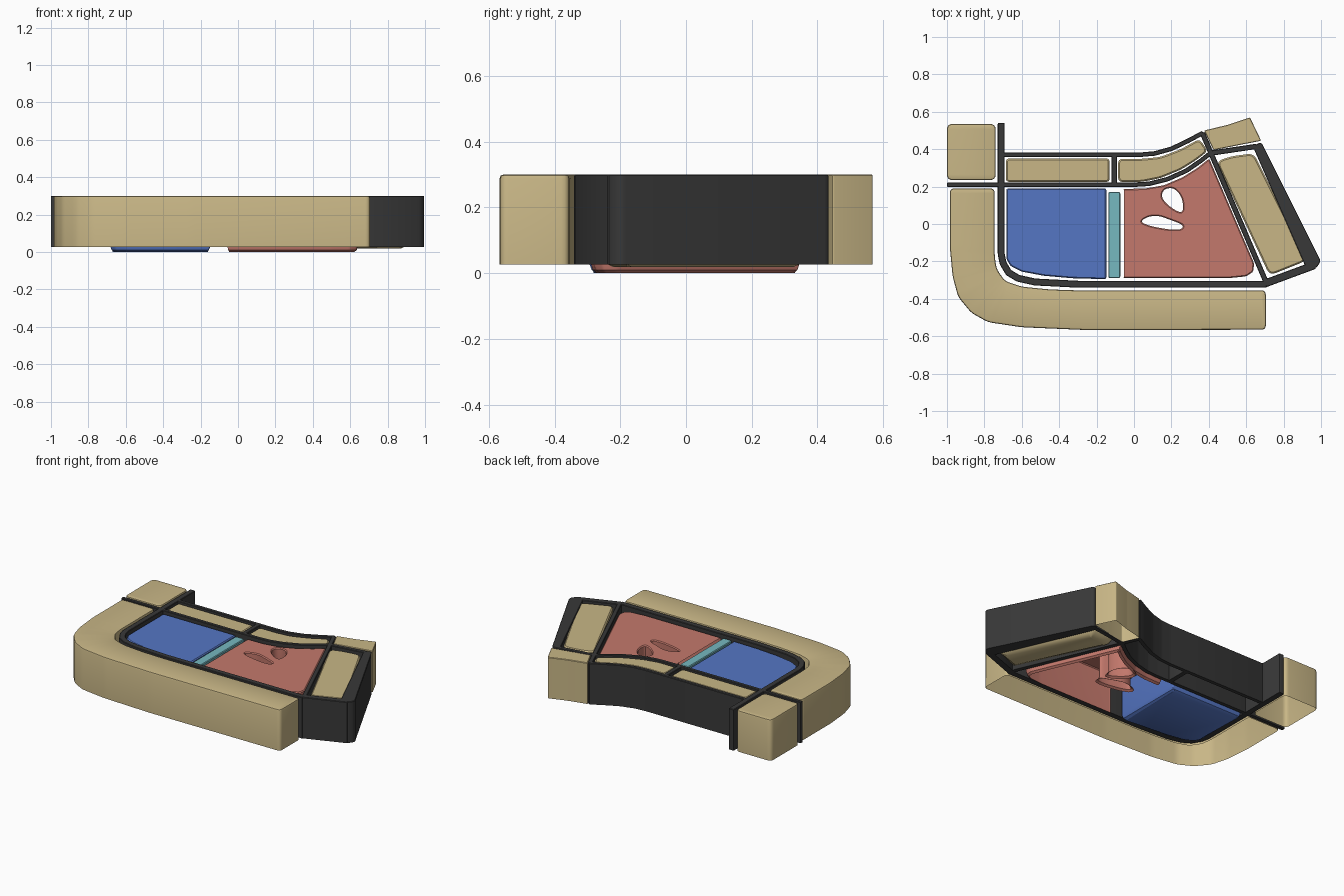
import bpy, bmesh, math
from mathutils import Vector

if "Cube" in bpy.data.objects:
    bpy.data.objects.remove(bpy.data.objects["Cube"])


def material(name, rgb):
    m = bpy.data.materials.new(name)
    m.diffuse_color = (*rgb, 1)
    m.use_nodes = True
    m.node_tree.nodes["Principled BSDF"].inputs["Base Color"].default_value = m.diffuse_color
    return m


TAN = material("tan", (0.58, 0.47, 0.24))
DARK = material("charcoal", (0.04, 0.04, 0.04))
BLUE = material("blue", (0.09, 0.18, 0.55))
RED = material("red", (0.55, 0.19, 0.15))
TEAL = material("teal", (0.18, 0.48, 0.53))


def area(p):
    return sum(a.x * b.y - b.x * a.y for a, b in zip(p, p[1:] + p[:1])) / 2


def rounded(points, r, seg=4):
    """Round every corner of a closed outline with a short curve."""
    p = [Vector(q) for q in points]
    out = []
    for i, c in enumerate(p):
        a, b = p[i - 1] - c, p[(i + 1) % len(p)] - c
        s = c + a.normalized() * min(r, a.length * 0.45)
        e = c + b.normalized() * min(r, b.length * 0.45)
        for k in range(seg + 1):
            t = k / seg
            out.append(s * (1 - t) ** 2 + c * 2 * t * (1 - t) + e * t * t)
    return out


def inset(p, d):
    """Shift a closed outline to its left by d."""
    out = []
    for i, c in enumerate(p):
        t = (p[(i + 1) % len(p)] - c).normalized()
        u = (c - p[i - 1]).normalized()
        n = Vector((-t.y - u.y, t.x + u.x)).normalized()
        out.append(c + n * d / max(0.5, n.dot(Vector((-t.y, t.x)))))
    return out


def block(name, loops, rings, mat, floor=True, skip=None):
    """Skin outlines down through (inset, z) rings; loops after the first are holes."""
    bm = bmesh.new()
    caps = ([], [])
    for li, loop in enumerate(loops):
        if (area(loop) > 0) != (li == 0):
            loop = loop[::-1]
        n = len(loop)
        rows = [[bm.verts.new((q.x, q.y, z)) for q in inset(loop, d)] for d, z in rings]
        for hi, lo in zip(rows, rows[1:]):
            for i in range(n):
                j = (i + 1) % n
                if skip and skip(loop[i]) and skip(loop[j]):
                    continue
                bm.faces.new((hi[i], lo[i], lo[j], hi[j]))
        for cap, row in ((caps[0], rows[0]), (caps[1], rows[-1])):
            for i in range(n):
                a, b = row[i], row[(i + 1) % n]
                cap.append(bm.edges.get((a, b)) or bm.edges.new((a, b)))
    for k, sign in ((0, 1), (1, -1)):
        if k == 1 and not floor:
            continue
        res = bmesh.ops.triangle_fill(bm, edges=caps[k], use_beauty=True, use_dissolve=False)
        for f in res["geom"]:
            if isinstance(f, bmesh.types.BMFace):
                f.normal_update()
                if f.normal.z * sign < 0:
                    f.normal_flip()
    me = bpy.data.meshes.new(name)
    bm.to_mesh(me)
    bm.free()
    ob = bpy.data.objects.new(name, me)
    bpy.context.collection.objects.link(ob)
    me.materials.append(mat)
    bpy.context.view_layer.objects.active = ob
    ob.select_set(True)
    bpy.ops.object.shade_smooth_by_angle(angle=math.radians(35))
    ob.select_set(False)


def wall(name, path, w):
    """Thin upright frame wall following a path."""
    p = [Vector(q) for q in path]
    left, right = [], []
    for i, c in enumerate(p):
        t = (p[min(i + 1, len(p) - 1)] - c).normalized()
        u = (c - p[max(i - 1, 0)]).normalized()
        d = (t + u).normalized()
        ref = t if t.length else u
        n = Vector((-d.y, d.x)) * (w / 2 / max(0.5, d.dot(ref)))
        left.append(c + n)
        right.append(c - n)
    block(name, [rounded(left + right[::-1], 0.006, 2)],
          [(0.003, 0.30), (0, 0.297), (0, 0.027)], DARK)


# Dark frame
wall("frame_left_front", [(-.71, .54), (-.71, -.16), (-.70, -.21), (-.67, -.26), (-.62, -.29),
                          (-.53, -.31), (-.3, -.322), (.71, -.322)], .037)
wall("frame_inner_back", [(-1, .21), (0, .21), (.08, .215), (.18, .24), (.28, .285),
                          (.36, .34), (.41, .38)], .024)
wall("frame_outer_back", [(-.71, .37), (.03, .37), (.11, .377), (.20, .402), (.29, .445), (.37, .488)], .024)
wall("frame_divider", [(-.105, .21), (-.105, .37)], .03)
wall("frame_diagonal", [(.365, .488), (.71, -.32)], .028)
wall("frame_top_right", [(.405, .378), (.655, .415)], .028)
wall("frame_lower_right", [(.70, -.318), (.965, -.22)], .042)
block("frame_right_wall", [rounded([(.635, .415), (.68, .44), (1, -.20), (.97, -.24), (.92, -.235)], .02)],
      [(.003, .30), (0, .297), (0, .027)], DARK)

# Large tan surrounds, open underneath
SHELL = [(.012, .30), (.003, .297), (0, .288), (0, .027)]
block("front_surround", [rounded([
    (-.985, .19), (-.745, .19), (-.745, -.17), (-.735, -.24), (-.69, -.305), (-.60, -.335),
    (-.45, -.35), (-.3, -.355), (.705, -.355), (.705, -.565), (-.25, -.567), (-.6, -.552),
    (-.78, -.525), (-.87, -.475), (-.94, -.39), (-.97, -.28), (-.985, -.12)], .025)],
    SHELL, TAN, floor=False)
block("back_left_block", [rounded([(-1, .235), (-.74, .235), (-.74, .535), (-1, .535)], .03)],
      SHELL, TAN, floor=False)
block("back_right_block", [rounded([(.375, .50), (.50, .53), (.62, .57), (.68, .445), (.55, .42), (.425, .395)], .008)],
      [(.003, .30), (0, .297), (0, .027)], TAN, floor=False)

# Tan insets inside the frame
PLATE = [(.008, .292), (0, .285), (0, .24)]
block("back_inset_left", [rounded([(-.685, .225), (-.13, .225), (-.13, .35), (-.685, .35)], .02)], PLATE, TAN)
block("back_inset_right", [rounded([
    (-.085, .225), (.04, .225), (.14, .245), (.25, .29), (.33, .34), (.395, .39), (.35, .455),
    (.25, .40), (.14, .358), (.04, .348), (-.085, .348)], .025)], PLATE, TAN)
block("right_inset", [rounded([(.44, .335), (.52, .362), (.64, .378), (.925, -.195), (.725, -.275)], .035)],
      [(.008, .292), (0, .285), (0, .06), (.02, .03), (.05, .018)], TAN)

# Blue, teal and red panels
block("blue_panel", [rounded([
    (-.683, .19), (-.148, .19), (-.148, -.295), (-.33, -.29), (-.48, -.277), (-.60, -.255),
    (-.66, -.225), (-.683, -.185)], .012)],
    [(.006, .283), (0, .277), (0, .03), (.008, .01), (.025, 0)], BLUE)
block("teal_strip", [rounded([(-.137, -.29), (-.073, -.29), (-.073, .172), (-.137, .172)], .012)],
      [(.004, .285), (0, .28), (0, .24)], TEAL)
hole_a = rounded([(.145, .15), (.16, .185), (.20, .195), (.235, .175), (.262, .125), (.262, .06),
                  (.225, .07), (.17, .11)], .03)
hole_b = rounded([(.03, .012), (.075, .04), (.13, .045), (.20, .02), (.265, -.005), (.255, -.03),
                  (.19, -.03), (.09, -.012)], .03)
block("red_panel", [rounded([
    (-.06, .187), (.06, .19), (.16, .207), (.26, .25), (.34, .30), (.402, .35), (.642, -.21),
    (.638, -.255), (.60, -.28), (.50, -.29), (-.06, -.29)], .012), hole_a, hole_b],
    [(.006, .283), (0, .277), (0, .03), (.006, .01), (.02, 0)], RED,
    floor=False, skip=lambda q: q.x < -.055)
